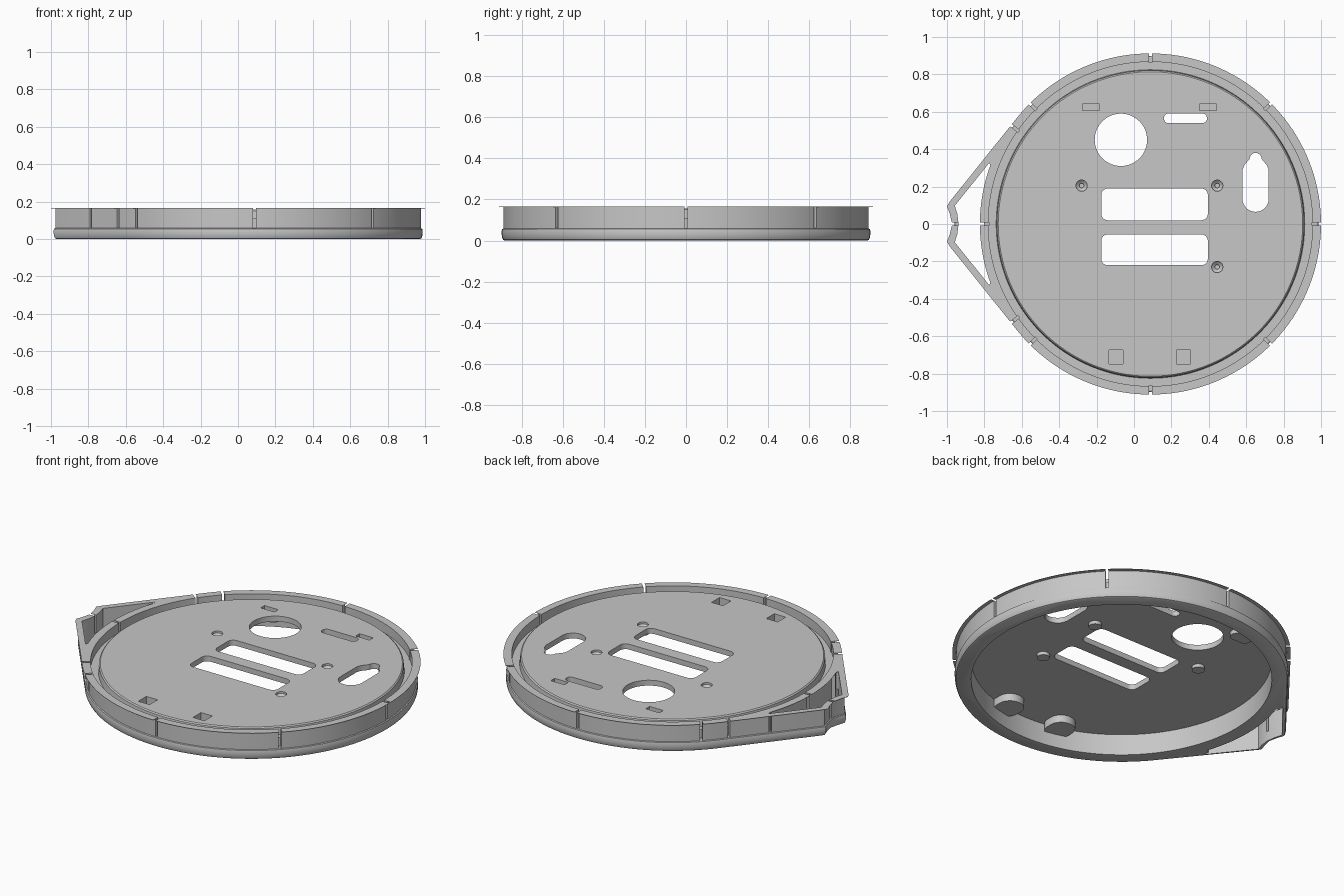
import bpy, bmesh, math
from mathutils import Vector

if "Cube" in bpy.data.objects:
    bpy.data.objects.remove(bpy.data.objects["Cube"])

CX, R = 0.088, 0.912         # disc centre and flange radius
TOP, PLATE, UNDER, LEDGE = 0.165, 0.157, 0.125, 0.11

grey = bpy.data.materials.new("plain_grey")
grey.use_nodes = True
grey.diffuse_color = (0.57, 0.57, 0.57, 1)
grey.node_tree.nodes["Principled BSDF"].inputs["Base Color"].default_value = (0.57, 0.57, 0.57, 1)


def loft(name, rings):
    """Closed solid through equal rings of 3D points, capped at both ends."""
    bm = bmesh.new()
    rows = [[bm.verts.new(p) for p in ring] for ring in rings]
    n = len(rows[0])
    for a, b in zip(rows, rows[1:]):
        for i in range(n):
            j = (i + 1) % n
            bm.faces.new((a[i], a[j], b[j], b[i]))
    bm.faces.new(rows[0][::-1])
    bm.faces.new(rows[-1])
    bmesh.ops.recalc_face_normals(bm, faces=bm.faces)
    mesh = bpy.data.meshes.new(name)
    bm.to_mesh(mesh)
    bm.free()
    mesh.materials.append(grey)
    ob = bpy.data.objects.new(name, mesh)
    bpy.context.collection.objects.link(ob)
    return ob


def at(pts, z):
    return [(x, y, z) for x, y in pts]


def prism(pts, z0, z1):
    return loft("cutter", [at(pts, z0), at(pts, z1)])


def arc(x, y, r, a0, a1, n):
    return [(x + r * math.cos(math.radians(a0 + (a1 - a0) * i / n)),
             y + r * math.sin(math.radians(a0 + (a1 - a0) * i / n))) for i in range(n + 1)]


def circle(x, y, r, n=32):
    return arc(x, y, r, 0, 360, n)[:-1]


def lathe(x, y, profile, n=32):
    return loft("cutter", [at(circle(x, y, r, n), z) for r, z in profile])


def rounded(x, y, w, h, r):
    pts = []
    for k, (sx, sy) in enumerate([(1, 1), (-1, 1), (-1, -1), (1, -1)]):
        pts += arc(x + sx * (w / 2 - r), y + sy * (h / 2 - r), r, 90 * k, 90 * k + 90, 6)
    return pts


def bar(x, y, length, width, angle):
    a = math.radians(angle)
    u, v = Vector((math.cos(a), math.sin(a))) * length / 2, Vector((-math.sin(a), math.cos(a))) * width / 2
    c = Vector((x, y))
    return [tuple(p) for p in (c + u + v, c - u + v, c - u - v, c + u - v)]


def inset(pts, d):
    """Move a counter-clockwise outline inwards by d."""
    out = []
    for i, p in enumerate(pts):
        p = Vector(p)
        e1 = (p - Vector(pts[i - 1])).normalized()
        e2 = (Vector(pts[(i + 1) % len(pts)]) - p).normalized()
        n1, n2 = Vector((-e1.y, e1.x)), Vector((-e2.y, e2.x))
        out.append(tuple(p + (n1 + n2) * d / (1 + n1.dot(n2))))
    return out


def combine(body, tool, operation="DIFFERENCE"):
    mod = body.modifiers.new("combine", "BOOLEAN")
    mod.object, mod.operation, mod.solver = tool, operation, "EXACT"
    bpy.context.view_layer.update()
    graph = bpy.context.evaluated_depsgraph_get()
    mesh = bpy.data.meshes.new_from_object(body.evaluated_get(graph))
    body.modifiers.clear()
    body.data = mesh
    bpy.data.objects.remove(tool)


# Outer shell: round disc with a pointed loop on its right side
tangent = 141.4
loop = [(-0.985, 0.12), (-1.0, 0.095), (-0.985, 0.055), (-0.972, 0.0)]
outline = arc(CX, 0, R, -tangent, tangent, 120) + loop + [(x, -y) for x, y in loop[-2::-1]]
shell_profile = [(0.028, 0), (0.02, 0.004), (0.015, 0.015), (0.013, 0.03), (0.013, 0.045),
                 (0.015, 0.055), (0.021, 0.058), (0.021, 0.1635), (0, 0.1635), (0, TOP)]
body = loft("round_base", [at(inset(outline, d), z) for d, z in shell_profile])

# Lower cavity
combine(body, lathe(CX, 0, [(0.81, -0.1), (0.81, UNDER)], 128))

# Bosses under the plate
screws = [(-0.28, 0.205), (0.445, 0.205), (0.445, -0.23)]
pockets = [(-0.095, -0.71), (0.265, -0.71)]
clips = [(-0.23, 0.624), (0.395, 0.624)]
for x, y in screws:
    combine(body, lathe(x, y, [(0.035, 0.105), (0.035, 0.14)]), "UNION")
for x, y in pockets:
    combine(body, prism(rounded(x, y - 0.025, 0.15, 0.17, 0.07), 0.08, 0.14), "UNION")
for x, y in clips:
    combine(body, prism(rounded(x, y, 0.13, 0.08, 0.038), 0.1, 0.14), "UNION")

# Upper recess, leaving the raised plate and the ledge around it
combine(body, lathe(CX, 0, [(0.814, PLATE), (0.821, PLATE - 0.006), (0.825, LEDGE),
                            (0.867, LEDGE), (0.867, 0.3)], 128))

# Opening inside the loop, and the undercut below the flange next to it
strip = [(-0.773, 0.328), (-0.958, 0.098), (-0.945, 0.055), (-0.938, 0.0)]
opening = strip + [(x, -y) for x, y in strip[-2::-1]] + arc(CX, 0, R, 200, 160, 24)
combine(body, prism(opening, -0.1, 0.3))
undercut = arc(CX, 0, 0.891, 161, 199, 24) + arc(CX, 0, 0.916, 199, 161, 24)
combine(body, prism(undercut, -0.1, 0.1635))

# Through holes in the plate
keyhole = (arc(0.65, 0.135, 0.07, 180, 360, 16) + [(0.72, 0.29), (0.71, 0.315)]
           + arc(0.65, 0.348, 0.032, 0, 180, 10) + [(0.59, 0.315), (0.58, 0.29)])
holes = [circle(-0.07, 0.45, 0.14, 64), rounded(0.275, 0.565, 0.23, 0.052, 0.025),
         rounded(0.11, 0.105, 0.57, 0.17, 0.035), rounded(0.11, -0.138, 0.57, 0.165, 0.035), keyhole]
for pts in holes:
    combine(body, prism(pts, 0.02, 0.3))

# Countersunk screw pits
for x, y in screws:
    combine(body, lathe(x, y, [(0.012, 0.115), (0.012, 0.13), (0.03, 0.145), (0.03, 0.2)]))

# Square pockets and small clip slots
for x, y in pockets:
    combine(body, prism(bar(x, y, 0.075, 0.075, 0), 0.1, 0.2))
for x, y in clips:
    combine(body, prism(bar(x, y, 0.09, 0.036, 0), 0.115, 0.2))

# Narrow slots through the rim
for angle in (0, 45, 90, 135, 180, 225, 270, 315):
    a = math.radians(angle)
    x, y = CX + 0.897 * math.cos(a), 0.897 * math.sin(a)
    combine(body, prism(bar(x, y, 0.068, 0.015, angle), 0.06, 0.2))
for s in (1, -1):
    combine(body, prism(bar(-0.642, s * 0.516, 0.066, 0.015, s * tangent), 0.06, 0.2))
    combine(body, prism(bar(-0.787, s * 0.333, 0.07, 0.015, s * tangent), 0.06, 0.1635))
combine(body, prism(bar(-0.955, 0, 0.08, 0.015, 0), 0.06, 0.2))

# Smooth curved walls, crisp edges
bpy.ops.object.select_all(action="DESELECT")
body.select_set(True)
bpy.context.view_layer.objects.active = body
bpy.ops.object.shade_smooth_by_angle(angle=math.radians(30))
